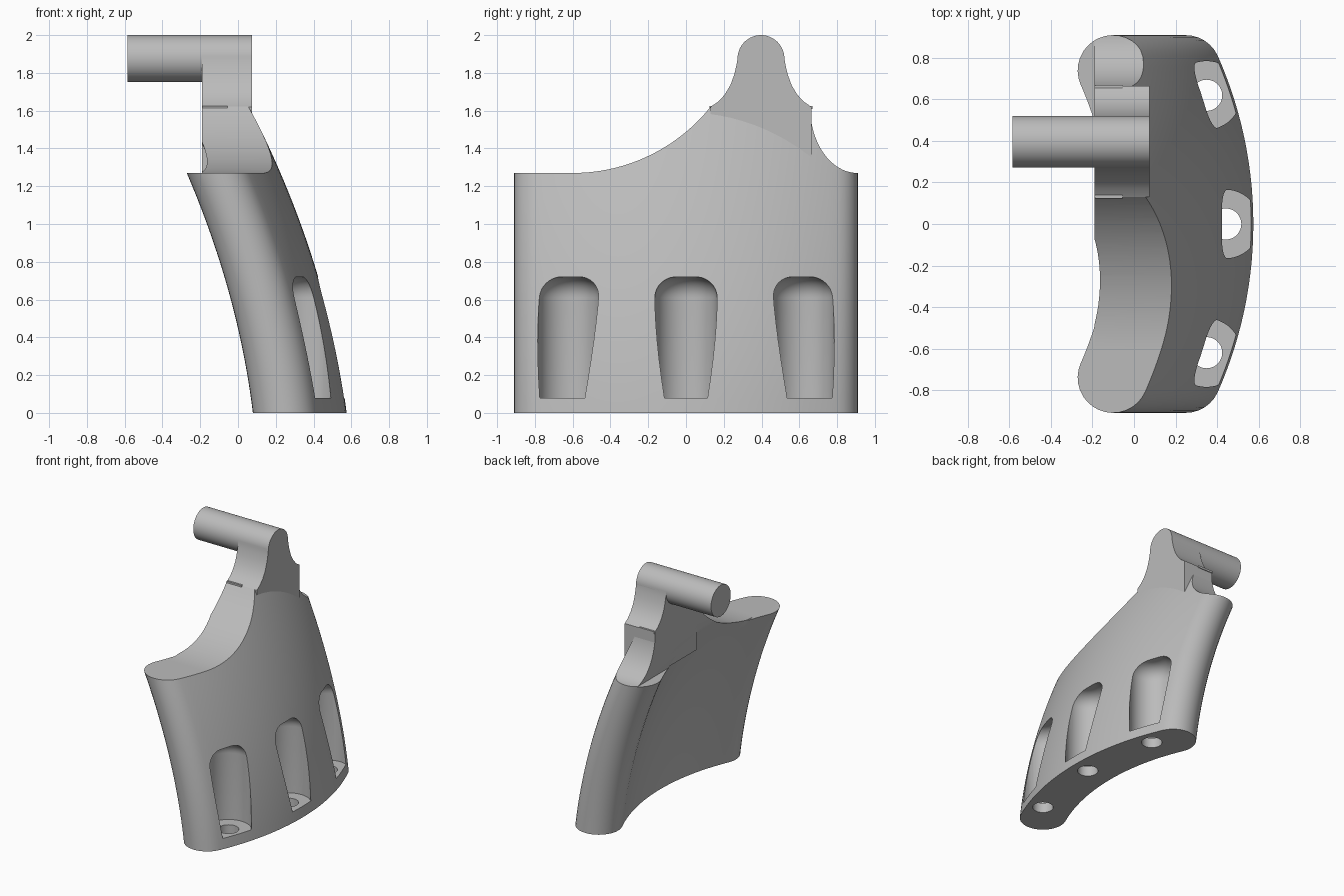
import bpy, bmesh, math
from mathutils import Vector

if "Cube" in bpy.data.objects:
    bpy.data.objects.remove(bpy.data.objects["Cube"])

grey = bpy.data.materials.new("plain_grey")
grey.use_nodes = True
grey.diffuse_color = (0.5, 0.5, 0.5, 1)
grey.node_tree.nodes["Principled BSDF"].inputs["Base Color"].default_value = (0.5, 0.5, 0.5, 1)


def finish(bm, name):
    bmesh.ops.recalc_face_normals(bm, faces=bm.faces)
    mesh = bpy.data.meshes.new(name)
    bm.to_mesh(mesh)
    bm.free()
    ob = bpy.data.objects.new(name, mesh)
    bpy.context.collection.objects.link(ob)
    mesh.materials.append(grey)
    return ob


def loft(rings, name):
    """Skin a list of closed rings and cap both ends."""
    bm = bmesh.new()
    loops = [[bm.verts.new(p) for p in ring] for ring in rings]
    n = len(loops[0])
    for a, b in zip(loops, loops[1:]):
        for i in range(n):
            j = (i + 1) % n
            bm.faces.new((a[i], a[j], b[j], b[i]))
    bm.faces.new(loops[0])
    bm.faces.new(loops[-1])
    return finish(bm, name)


def prism(points, x0, x1, name):
    """Extrude a (y, z) outline along x."""
    return loft([[(x, y, z) for y, z in points] for x in (x0, x1)], name)


def box(x0, x1, y0, y1, z0, z1, name):
    return prism([(y0, z0), (y1, z0), (y1, z1), (y0, z1)], x0, x1, name)


def lathe(profile, cx, cy, name, n=48):
    """Turn an (r, z) profile about a vertical axis."""
    rings = [[(cx + r * math.cos(math.tau * i / n), cy + r * math.sin(math.tau * i / n), z)
              for i in range(n)] for r, z in profile]
    return loft(rings, name)


def boolean(ob, cutter, operation):
    mod = ob.modifiers.new("cut", "BOOLEAN")
    mod.operation, mod.solver, mod.object = operation, "EXACT", cutter
    bpy.context.view_layer.objects.active = ob
    bpy.ops.object.modifier_apply(modifier=mod.name)
    bpy.data.objects.remove(cutter)


def arc(cy, cz, ry, rz, a0, a1, n):
    return [(cy + ry * math.cos(a), cz + rz * math.sin(a))
            for a in (math.radians(a0 + (a1 - a0) * i / n) for i in range(n + 1))]


# Curved plate: kidney section swept upward along a leaning curve
MID_R, HALF, END = 1.83, 0.17, 23.85
centre_x = 0.405 - MID_R
end = math.radians(END)
end_x, end_y = centre_x + MID_R * math.cos(end), MID_R * math.sin(end)
outer, inner = MID_R + HALF, MID_R - HALF
section = arc(centre_x, 0, outer, outer, -END, END, 28)
section += arc(end_x, end_y, HALF, HALF, END, END + 180, 16)[1:-1]
section += arc(centre_x, 0, inner, inner, END, -END, 28)
section += arc(end_x, -end_y, HALF, HALF, 180 - END, 360 - END, 16)[1:-1]


def lean(z):
    return -0.121 * z * z - 0.122 * z


levels = [1.7 * i / 28 for i in range(29)]
body = loft([[(x + lean(z), y, z) for x, y in section] for z in levels], "curved_plate")

# Swooping top edge of the plate
SHOULDER, RIM = 1.62, 1.27
swoop = 0.936
ramp = arc(-0.6, RIM + swoop, swoop, swoop, -90, -38.7, 28)
short_ramp = arc(0.907, SHOULDER, 0.25, SHOULDER - RIM, 180, 270, 20)
outline = [(-1.1, -0.1), (-1.1, RIM)] + ramp + [(0.14, 1.6), (0.65, 1.6)]
outline += short_ramp + [(1.1, RIM), (1.1, -0.1)]
boolean(body, prism(outline, -2, 2, "top_cutter"), "INTERSECT")
boolean(body, box(-2, -0.19, -1.2, 1.2, RIM, 2.2, "inner_cutter"), "DIFFERENCE")

# Domed screw pockets with holes through the base
HOLE, POCKET, ROUND = 0.075, 0.165, 0.11
pocket = [(HOLE, -0.1), (HOLE, 0.08), (POCKET, 0.08)]
pocket += arc(POCKET - ROUND, 0.72 - ROUND, ROUND, ROUND, 0, 90, 10)
for cx, cy in ((0.35, -0.62), (0.442, 0), (0.35, 0.62)):
    boolean(body, lathe(pocket, cx, cy, "pocket_cutter"), "DIFFERENCE")

# Neck block with flared sides and a round top
PIN_Y, PIN_Z, PIN_R = 0.397, 1.876, 0.124
flare = [(0.13, 1.28), (0.13, SHOULDER)]
flare += [(0.17, 1.647), (0.205, 1.685), (0.235, 1.735), (0.255, 1.79), (0.267, 1.84)]
dome = arc(PIN_Y, PIN_Z, PIN_R, PIN_R, 180, 0, 28)
mirrored = [(2 * PIN_Y - y, z) for y, z in reversed(flare)]
neck = prism(flare + dome + mirrored, -0.19, 0.075, "neck_block")

# Small lip on both shoulders
lip = box(-0.189, -0.055, 0.124, 0.67, 1.61, 1.626, "shoulder_lip")

# Round pin
pin_outline = arc(PIN_Y, PIN_Z, PIN_R, PIN_R, 0, 360, 56)[:-1]
pin = prism(pin_outline, -0.585, 0.07, "pin")

for ob in (body, neck, lip, pin):
    bpy.ops.object.select_all(action="DESELECT")
    ob.select_set(True)
    bpy.context.view_layer.objects.active = ob
    bpy.ops.object.shade_smooth_by_angle(angle=math.radians(30))
